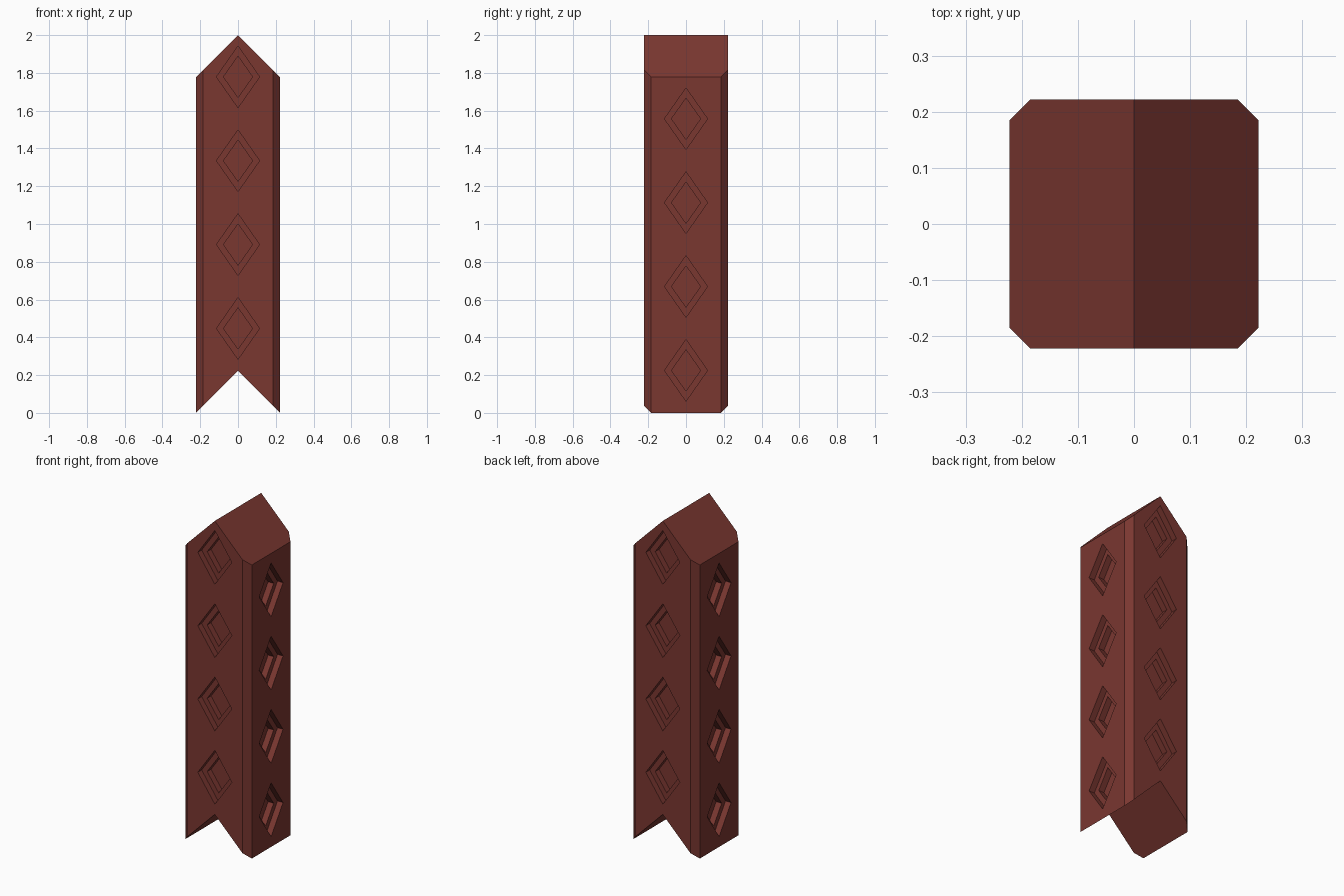
import bpy, bmesh
from math import pi
from mathutils import Matrix, Vector

HALF, STEP, HEIGHT = 0.222, 0.037, 2.0
PITCH = 2 * HALF

cube = bpy.data.objects.get("Cube")
if cube:
    bpy.data.objects.remove(cube)

# Single dark red material
red = bpy.data.materials.new("dark_red")
red.use_nodes = True
colour = (0.195, 0.038, 0.030, 1)
red.diffuse_color = colour
bsdf = next(n for n in red.node_tree.nodes if n.type == "BSDF_PRINCIPLED")
bsdf.inputs["Base Color"].default_value = colour
bsdf.inputs["Roughness"].default_value = 0.8


def make_object(name, bm):
    bmesh.ops.recalc_face_normals(bm, faces=bm.faces)
    mesh = bpy.data.meshes.new(name)
    bm.to_mesh(mesh)
    bm.free()
    mesh.materials.append(red)
    ob = bpy.data.objects.new(name, mesh)
    bpy.context.collection.objects.link(ob)
    return ob


def make_pillar():
    """Chamfered square shaft with a ridge on top and a matching notch below."""
    c = HALF - STEP
    outline = [(0, -HALF), (c, -HALF), (HALF, -c), (HALF, c), (c, HALF),
               (0, HALF), (-c, HALF), (-HALF, c), (-HALF, -c), (-c, -HALF)]
    bm = bmesh.new()
    low = [bm.verts.new((x, y, HALF - abs(x))) for x, y in outline]
    top = [bm.verts.new((x, y, HEIGHT - abs(x))) for x, y in outline]
    for ring in (low, top):
        bm.faces.new(ring[:6])
        bm.faces.new(ring[5:] + ring[:1])
    for i in range(1, 9):
        if i != 4 and i != 5:
            bm.faces.new((low[i], low[i + 1], top[i + 1], top[i]))
    # Front and back are single faces spanning the ridge
    for a, b, d in ((9, 0, 1), (4, 5, 6)):
        bm.faces.new((low[a], low[b], low[d], top[d], top[b], top[a]))
    return make_object("pillar", bm)


def make_cutter(name, width, height, depth):
    """Columns of diamond prisms on all four sides."""
    bm = bmesh.new()
    for side in range(4):
        first = PITCH if side % 2 == 0 else PITCH / 2
        turn = Matrix.Rotation(side * pi / 2, 4, "Z")
        for row in range(4):
            z = first + row * PITCH + 0.003
            rings = []
            for y in (-HALF - STEP, -HALF + depth):
                points = [(width, y, z), (0, y, z + height),
                          (-width, y, z), (0, y, z - height)]
                rings.append([bm.verts.new(turn @ Vector(p)) for p in points])
            outer, inner = rings
            bm.faces.new(outer)
            bm.faces.new(inner)
            for i in range(4):
                j = (i + 1) % 4
                bm.faces.new((outer[i], outer[j], inner[j], inner[i]))
    ob = make_object(name, bm)
    ob.hide_render = True
    return ob


pillar = make_pillar()

# Two-step diamond recesses
cutters = [make_cutter("outer_recess_cutter", 0.114, 0.163, STEP),
           make_cutter("inner_recess_cutter", 0.077, 0.109, 2 * STEP)]
for cutter in cutters:
    mod = pillar.modifiers.new(cutter.name, "BOOLEAN")
    mod.operation = "DIFFERENCE"
    mod.solver = "EXACT"
    mod.object = cutter

# Bake the recesses and drop the cutters
bpy.context.view_layer.update()
graph = bpy.context.evaluated_depsgraph_get()
baked = bpy.data.meshes.new_from_object(pillar.evaluated_get(graph))
pillar.modifiers.clear()
pillar.data = baked
for cutter in cutters:
    bpy.data.objects.remove(cutter)
